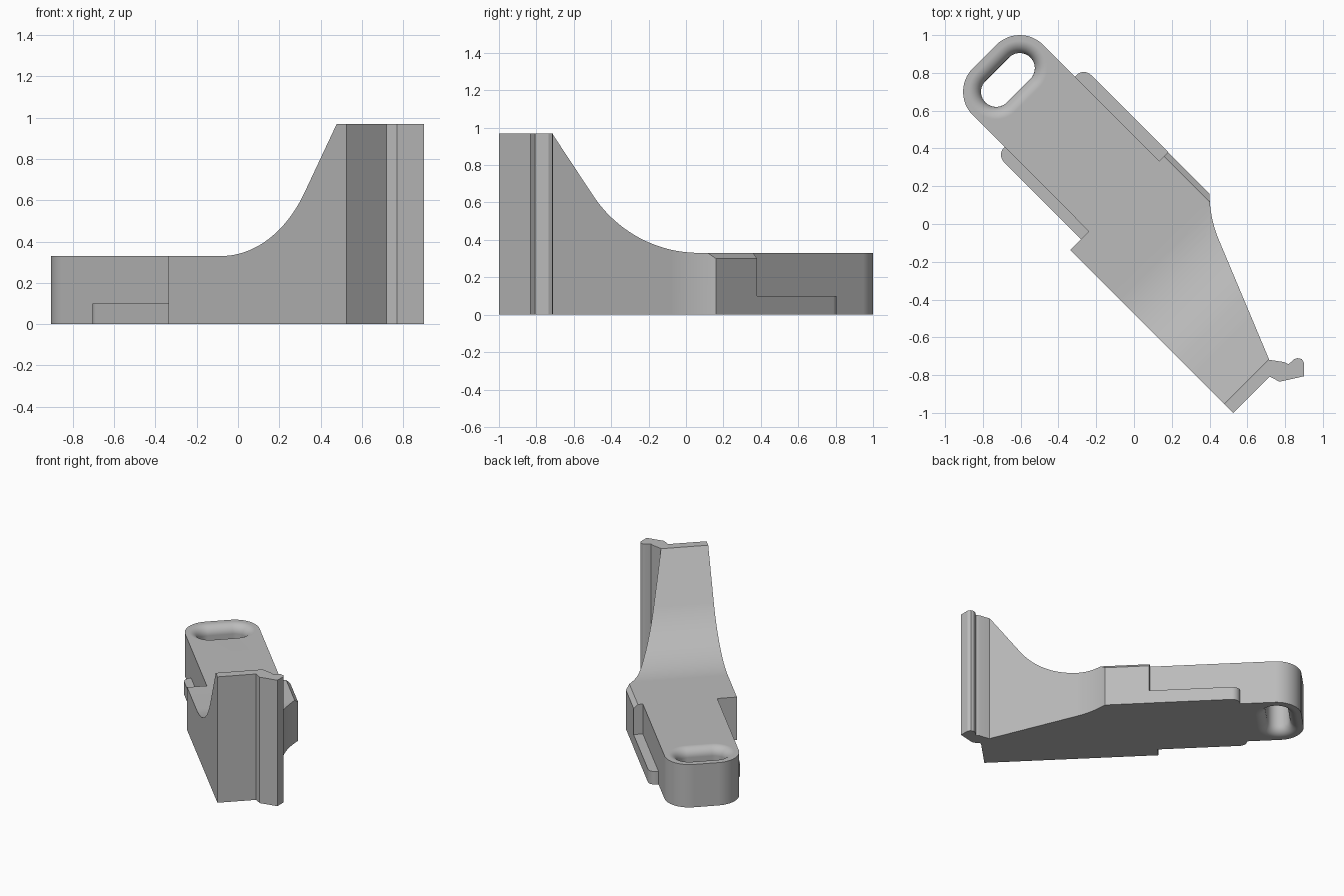
import bpy, bmesh, math
from mathutils import Matrix

cube = bpy.data.objects.get("Cube")
if cube:
    bpy.data.objects.remove(cube, do_unlink=True)

grey = bpy.data.materials.new("plain grey")
grey.use_nodes = True
colour = (0.5, 0.5, 0.5, 1)
grey.diffuse_color = colour
grey.node_tree.nodes["Principled BSDF"].inputs["Base Color"].default_value = colour

DIAGONAL = Matrix.Rotation(math.radians(-45), 4, 'Z')


def arc(cx, cy, r, start, end, steps=12):
    angles = [math.radians(start + (end - start) * i / steps) for i in range(steps + 1)]
    return [(cx + r * math.cos(a), cy + r * math.sin(a)) for a in angles]


def loft(name, rings, matrix=None):
    """Closed solid through matching rings of 3D points."""
    bm = bmesh.new()
    loops = [[bm.verts.new(p) for p in ring] for ring in rings]
    n = len(loops[0])
    for low, high in zip(loops, loops[1:]):
        for i in range(n):
            j = (i + 1) % n
            bm.faces.new((low[i], low[j], high[j], high[i]))
    bm.faces.new(loops[0][::-1])
    bm.faces.new(loops[-1])
    if matrix:
        bm.transform(matrix)
    bmesh.ops.recalc_face_normals(bm, faces=bm.faces)
    mesh = bpy.data.meshes.new(name)
    bm.to_mesh(mesh)
    bm.free()
    mesh.materials.append(grey)
    obj = bpy.data.objects.new(name, mesh)
    bpy.context.collection.objects.link(obj)
    return obj


def prism(name, outline, low, high, place=lambda a, b, d: (a, b, d), matrix=None):
    return loft(name, [[place(a, b, d) for a, b in outline] for d in (low, high)], matrix)


def activate(obj):
    bpy.ops.object.select_all(action='DESELECT')
    obj.select_set(True)
    bpy.context.view_layer.objects.active = obj


def cut(obj, cutter, operation):
    cutter.hide_render = True
    activate(obj)
    mod = obj.modifiers.new("cut", 'BOOLEAN')
    mod.operation, mod.solver, mod.object = operation, 'EXACT', cutter
    bpy.ops.object.modifier_apply(modifier=mod.name)
    bpy.data.objects.remove(cutter, do_unlink=True)


def finish(obj):
    activate(obj)
    bpy.ops.object.shade_smooth_by_angle(angle=math.radians(25))
    mod = obj.modifiers.new("clean shading", 'WEIGHTED_NORMAL')
    mod.keep_sharp = True


# Plan outline: end wall, hooked lip, curved flank, shoulder, rounded end, step
SLOT_A, SLOT_B = (-0.605, 0.825), (-0.73, 0.70)
outline = [(0.525, -1.0), (0.718, -0.807), (0.77, -0.835), (0.90, -0.806), (0.90, -0.735)]
outline += [(0.888, -0.715), (0.865, -0.71), (0.847, -0.716), (0.818, -0.743), (0.795, -0.731), (0.716, -0.719)]
outline += arc(1.03, 0.16, 0.63, 202.5, 180)
outline += [(0.18, 0.38), (0.134, 0.334)]
outline += arc(*SLOT_A, 0.175, 45, 135) + arc(*SLOT_B, 0.175, 135, 225)
outline += [(-0.239, -0.039), (-0.3375, -0.1375)]
body = prism("bracket_body", outline, 0, 1.1)

# Side profile: low arm sweeping up to the tall end
profile = [(-2, -0.1), (2, -0.1), (2, 0.97), (1.012, 0.97)]
profile += arc(0.22, 1.015, 0.685, -34.5, -90, 20) + [(-2, 0.33)]
side = prism("side_profile", profile, -2, 2, lambda a, b, d: (a, d, b), DIAGONAL)
cut(body, side, 'INTERSECT')

# Chamfer on the shoulder
wedge = prism("chamfer_cutter", [(0.296, 0.40), (0.436, 0.26), (0.6, 0.4)], -0.4, 0.4,
              lambda a, b, d: (d, a, b), DIAGONAL)
cut(body, wedge, 'DIFFERENCE')

# Slot with flared rims at both faces
FLARE, HOLE, TOP = 0.065, 0.08, 0.33
rows = [(-0.05, HOLE + FLARE)]
for i in range(9):
    a = math.pi / 2 * i / 8
    rows.append((FLARE * (1 - math.cos(a)), HOLE + FLARE * (1 - math.sin(a))))
rows += [(TOP - z, r) for z, r in reversed(rows)]
slot = loft("slot_cutter", [
    [(x, y, z) for x, y in arc(*SLOT_A, r, -45, 135, 20) + arc(*SLOT_B, r, 135, 315, 20)]
    for z, r in rows])
cut(body, slot, 'DIFFERENCE')
finish(body)

# Low side rails with one rounded corner
START, END, ROUND = -0.773, -0.141, 0.055
for name, inner, outer in (("left_rail", 0.3305, 0.397), ("right_rail", -0.196, -0.255)):
    sign = 1 if outer > 0 else -1
    corner = arc(START + ROUND, outer - sign * ROUND, ROUND, 180, 180 - sign * 90, 8)
    rail = prism(name, [(START, inner)] + corner + [(END, outer), (END, inner)],
                 0, 0.1, matrix=DIAGONAL)
    finish(rail)
